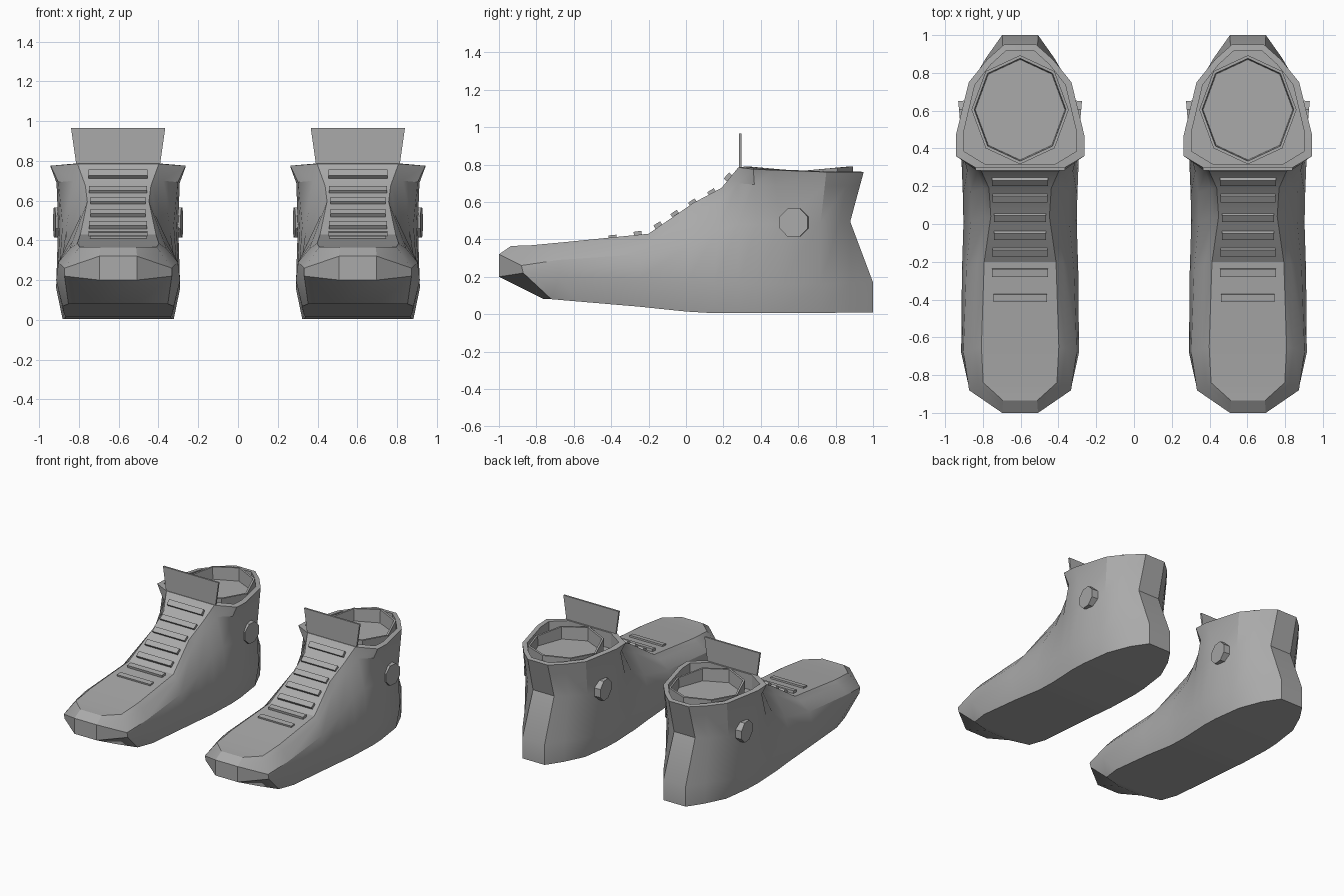
import bpy, bmesh, math
from mathutils import Matrix, Vector

if "Cube" in bpy.data.objects:
    bpy.data.objects.remove(bpy.data.objects["Cube"])

grey = bpy.data.materials.new("plain_grey")
grey.diffuse_color = (0.4, 0.4, 0.4, 1)
grey.use_nodes = True
grey.node_tree.nodes["Principled BSDF"].inputs["Base Color"].default_value = grey.diffuse_color


def finish(bm, name, smooth=False):
    bmesh.ops.recalc_face_normals(bm, faces=bm.faces)
    me = bpy.data.meshes.new(name)
    bm.to_mesh(me)
    bm.free()
    me.materials.append(grey)
    ob = bpy.data.objects.new(name, me)
    bpy.context.collection.objects.link(ob)
    if smooth:
        bpy.ops.object.select_all(action='DESELECT')
        ob.select_set(True)
        bpy.context.view_layer.objects.active = ob
        bpy.ops.object.shade_smooth_by_angle(angle=math.radians(28))
    return ob


def bridge(bm, a, b):
    n = len(a)
    for i in range(n):
        j = (i + 1) % n
        bm.faces.new((a[i], a[j], b[j], b[i]))


# Profile rows from toe to heel: (y, z, half width)
sole = [(-.76, .08, .10), (-.72, .08, .25), (-.58, .068, .28), (-.25, .04, .275),
        (.0, .014, .265), (.15, .005, .27), (.28, .005, .275), (.38, .005, .28),
        (.5, .005, .275), (.72, .005, .245), (.88, .01, .175), (1, .01, .095)]
low = [(-1, .2, .095), (-.87, .22, .27), (-.68, .2, .312), (-.25, .19, .308),
       (.0, .17, .30), (.15, .16, .303), (.28, .16, .308), (.38, .16, .312),
       (.5, .16, .312), (.72, .16, .275), (.88, .17, .18), (1, .17, .095)]
mid = [(-1, .32, .095), (-.88, .26, .27), (-.68, .29, .30), (-.24, .32, .285),
       (.02, .37, .26), (.17, .45, .262), (.28, .48, .28), (.38, .48, .293),
       (.5, .48, .302), (.72, .49, .265), (.82, .495, .175), (.878, .495, .09)]
top = [(-.935, .365, .09), (-.84, .367, .195), (-.65, .385, .205), (-.2, .43, .19),
       (.04, .595, .155), (.19, .675, .165), (.28, .785, .205), (.36, .775, .34),
       (.47, .77, .34), (.75, .76, .272), (.87, .76, .175), (.95, .76, .085)]
COLLAR = 6     # first station of the open collar

# Ankle row sits just under the flared collar
ankle = []
for k, (m, t) in enumerate(zip(mid, top)):
    p = [a + (b - a) * .72 for a, b in zip(m, t)]
    if k > COLLAR:
        p[2] = min(p[2], m[2] + .008)
    elif k < 4:
        p[2] += .012 if k > 1 else 0
    ankle.append(tuple(p))
rows = [sole, low, mid, ankle, top]


def shoe_body(cx, tag):
    bm = bmesh.new()
    g = {s: [[bm.verts.new((cx + s * w, y, z)) for y, z, w in r] for r in rows]
         for s in (-1, 1)}
    n = len(sole)
    L, R = g[-1], g[1]
    # side walls
    for s in (-1, 1):
        for r in range(len(rows) - 1):
            for k in range(n - 1):
                a, b = g[s][r], g[s][r + 1]
                bm.faces.new((a[k], a[k + 1], b[k + 1], b[k]))
    # toe and heel ends
    for r in range(len(rows) - 1):
        for k in (0, n - 1):
            bm.faces.new((L[r][k], R[r][k], R[r + 1][k], L[r + 1][k]))
    # underside and instep strip
    for k in range(n - 1):
        bm.faces.new((L[0][k], R[0][k], R[0][k + 1], L[0][k + 1]))
        if k < COLLAR:
            bm.faces.new((L[-1][k], R[-1][k], R[-1][k + 1], L[-1][k + 1]))
    # collar rim, inner wall and floor
    rim = R[-1][COLLAR:] + L[-1][COLLAR:][::-1]
    inset = [bm.verts.new((cx + (v.co.x - cx) * .88, .62 + (v.co.y - .62) * .9,
                           v.co.z + .004)) for v in rim]
    base = [bm.verts.new((v.co.x, v.co.y, .67)) for v in inset]
    bridge(bm, rim, inset)
    bridge(bm, inset, base)
    bm.faces.new(base)
    finish(bm, "shoe_body_" + tag, True)


def lining(cx, tag):
    # faceted ring inside the collar with a flat floor
    bm = bmesh.new()

    def ring(k, z, lift):
        out = []
        for i in range(8):
            a = i * math.tau / 8
            c = math.cos(a)
            out.append(bm.verts.new((cx + .25 * k * math.sin(a), .605 - .28 * k * c,
                                     z + lift * abs(c))))
        return out
    rings = [ring(1.02, .66, 0), ring(1.03, .765, .025),
             ring(.97, .765, .025), ring(.95, .69, 0)]
    for a, b in zip(rings, rings[1:]):
        bridge(bm, a, b)
    bm.faces.new(rings[-1])
    finish(bm, "collar_lining_" + tag)


def tongue(cx, tag):
    bm = bmesh.new()
    rings = [[bm.verts.new((cx + sx * w, y, z)) for sx, y in
              ((-1, .284), (1, .284), (1, .298), (-1, .298))]
             for w, z in ((.205, .74), (.237, .965))]
    bridge(bm, *rings)
    bm.faces.new(rings[0])
    bm.faces.new(rings[1])
    finish(bm, "tongue_" + tag)


# Lace bars: (y, z, slope in degrees, half length)
laces = [(.225, .733, 46, .148), (.137, .652, 32, .146), (.035, .597, 35, .138),
         (-.06, .536, 35, .138), (-.15, .475, 33, .146), (-.258, .431, 8, .148),
         (-.392, .411, 6, .142)]


def lace_bars(cx, tag):
    for i, (y, z, deg, h) in enumerate(laces):
        bm = bmesh.new()
        bmesh.ops.create_cube(bm, size=1, matrix=Matrix.Translation((cx, y, z))
                              @ Matrix.Rotation(math.radians(deg), 4, 'X')
                              @ Matrix.Diagonal((2 * h, .042, .024, 1)))
        finish(bm, f"lace_{i + 1}_{tag}")


def ankle_discs(cx, tag):
    # eight-sided badge on each side of the ankle
    for s, side in ((-1, "a"), (1, "b")):
        bm = bmesh.new()
        bmesh.ops.create_cone(bm, cap_ends=True, segments=8, radius1=.082, radius2=.082,
                              depth=.05, matrix=Matrix.Translation((cx + s * .296, .577, .49))
                              @ Matrix.Rotation(s * math.radians(-5), 4, 'Z')
                              @ Matrix.Rotation(math.radians(90), 4, 'Y')
                              @ Matrix.Rotation(math.radians(22.5), 4, 'Z'))
        finish(bm, f"ankle_disc_{side}_{tag}")


for cx, tag in ((-.603, "left"), (.603, "right")):
    for part in (shoe_body, lining, tongue, lace_bars, ankle_discs):
        part(cx, tag)
